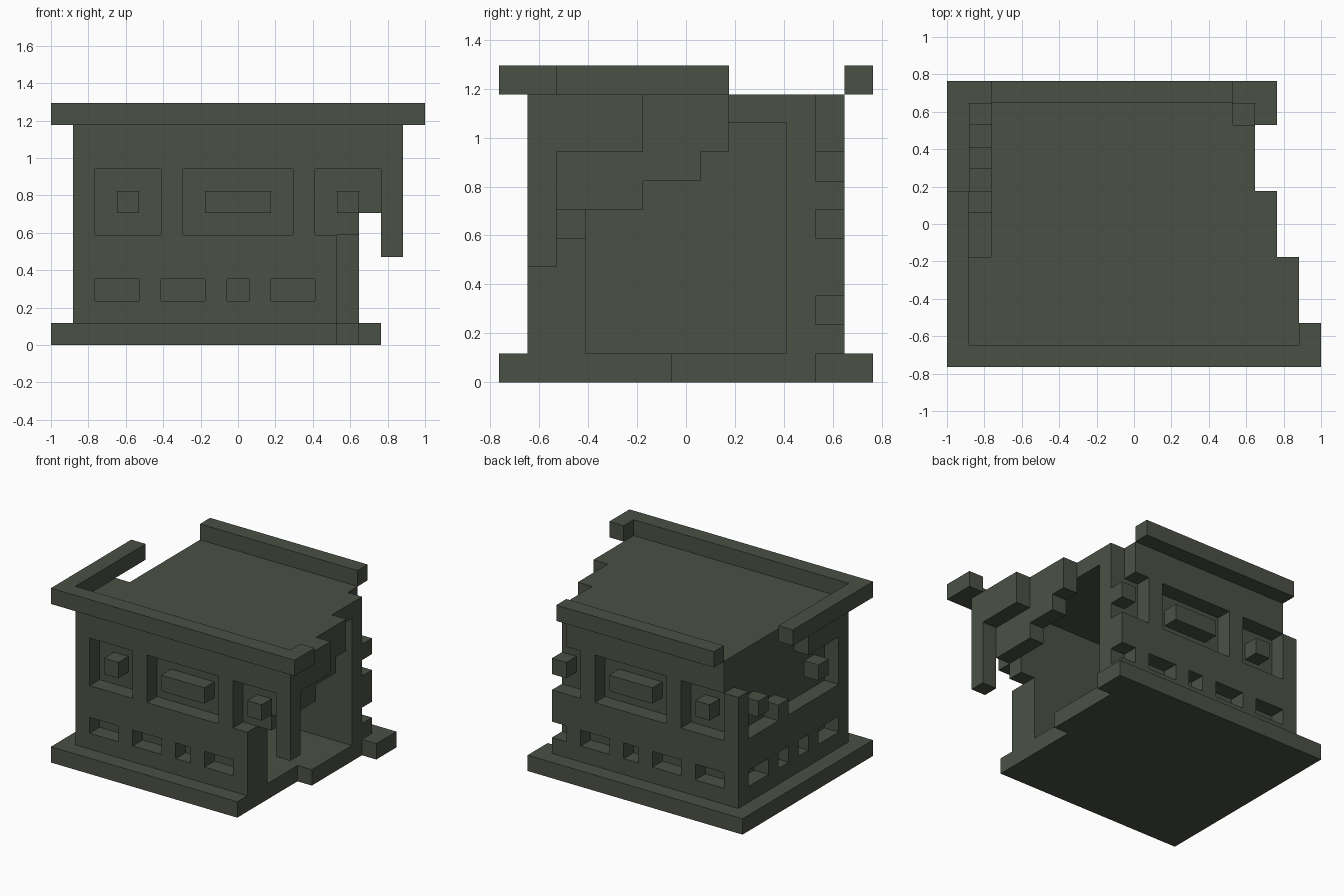
import bpy, bmesh, math
from mathutils import Vector

cube = bpy.data.objects.get("Cube")
if cube:
    bpy.data.objects.remove(cube, do_unlink=True)

U = 2 / 17                          # size of one building block
ORIGIN = Vector((-1, -6.5 * U, 0))

stone = bpy.data.materials.new("dark moss stone")
stone.use_nodes = True
COLOR = (0.070, 0.083, 0.059, 1)
stone.diffuse_color = COLOR
stone.node_tree.nodes["Principled BSDF"].inputs["Base Color"].default_value = COLOR
stone.node_tree.nodes["Principled BSDF"].inputs["Roughness"].default_value = 0.9


def box(x, y, z):
    """Blocks filling inclusive ranges; a single number is a range of one."""
    r = [range(a[0], a[1] + 1) if isinstance(a, tuple) else (a,) for a in (x, y, z)]
    return {(i, j, k) for i in r[0] for j in r[1] for k in r[2]}


def long_openings(y):
    """Recessed windows (with raised centres) and slots of a front or back wall."""
    cut = set()
    for x, centre in (((2, 4), 3), ((6, 10), (7, 9)), ((12, 14), 13)):
        cut |= box(x, y, (5, 7)) - box(centre, y, 6)
    for x in ((2, 3), (5, 6), 8, (10, 11), (13, 14)):
        cut |= box(x, y, 2)
    return cut


def side_openings(x):
    """Recessed windows and slots of a side wall."""
    cut = set()
    for y, centre in (((2, 4), 3), ((8, 10), 9)):
        cut |= box(x, y, (5, 7)) - box(x, centre, 6)
    for y in ((2, 3), 5, 7, (9, 10)):
        cut |= box(x, y, 2)
    return cut


parts = {}

# Floor slab, stepping out towards the back on the broken side
parts["base_slab"] = (box((0, 12), (0, 5), 0) | box((0, 13), (6, 10), 0)
                      | box((0, 14), (11, 12), 0))

# Front wall: decorated skin and solid lining
front = box((1, 12), 1, (1, 4)) | box((1, 15), 1, (5, 8)) | box(15, 1, 4)
parts["front_wall"] = front - long_openings(1)
parts["front_lining"] = (box((2, 12), 2, (1, 4)) | box((2, 13), 2, 5)
                         | box((2, 14), 2, (6, 8)))

# Back wall, broken off at both upper corners
back = box((1, 13), 11, (1, 7)) | box((2, 12), 11, 8)
parts["back_wall"] = back - long_openings(11)
parts["back_lining"] = box((2, 13), 10, (1, 8))

# Right wall: skin crumbled away towards the back
right = (box(1, (2, 10), (1, 4)) | box(1, (2, 4), (5, 8))
         | box(1, 7, 5) | box(1, (8, 10), (5, 7)))
parts["right_wall"] = right - side_openings(1)
parts["right_lining"] = box(2, (3, 9), (1, 8))

# Left wall: only hanging remains near the front
parts["left_wall_remains"] = (box(15, (2, 4), 8) | box(14, (3, 4), (6, 8))
                              | box(14, (5, 6), (7, 8)) | box(14, 7, 8))

# Roof slab with stepped broken edge
parts["roof"] = (box((1, 15), (1, 4), 9) | box((2, 14), (5, 7), 9)
                 | box((2, 13), (8, 10), 9) | box((2, 12), 11, 9))

# Overhanging rim in two pieces
parts["front_rim"] = box((0, 16), 0, 10) | box(0, (1, 7), 10) | box(16, 1, 10)
parts["back_rim"] = box((2, 12), 12, 10)

solid = set().union(*parts.values())


def build(name, cells):
    """Mesh the exposed block faces of a part and merge the flat areas."""
    bm = bmesh.new()
    for c in sorted(cells):
        for axis in range(3):
            for side in (0, 1):
                near = list(c)
                near[axis] += 2 * side - 1
                if tuple(near) in solid:
                    continue
                corners = []
                for a, b in ((0, 0), (1, 0), (1, 1), (0, 1)):
                    p = list(c)
                    p[axis] += side
                    p[(axis + 1) % 3] += a
                    p[(axis + 2) % 3] += b
                    corners.append(bm.verts.new(Vector(p) * U + ORIGIN))
                bm.faces.new(corners if side else corners[::-1])
    bmesh.ops.remove_doubles(bm, verts=bm.verts[:], dist=U * 0.01)
    bmesh.ops.dissolve_limit(bm, angle_limit=math.radians(1),
                             verts=bm.verts[:], edges=bm.edges[:])
    mesh = bpy.data.meshes.new(name)
    bm.to_mesh(mesh)
    bm.free()
    mesh.materials.append(stone)
    bpy.context.collection.objects.link(bpy.data.objects.new(name, mesh))


for part_name, part_cells in parts.items():
    build(part_name, part_cells)
